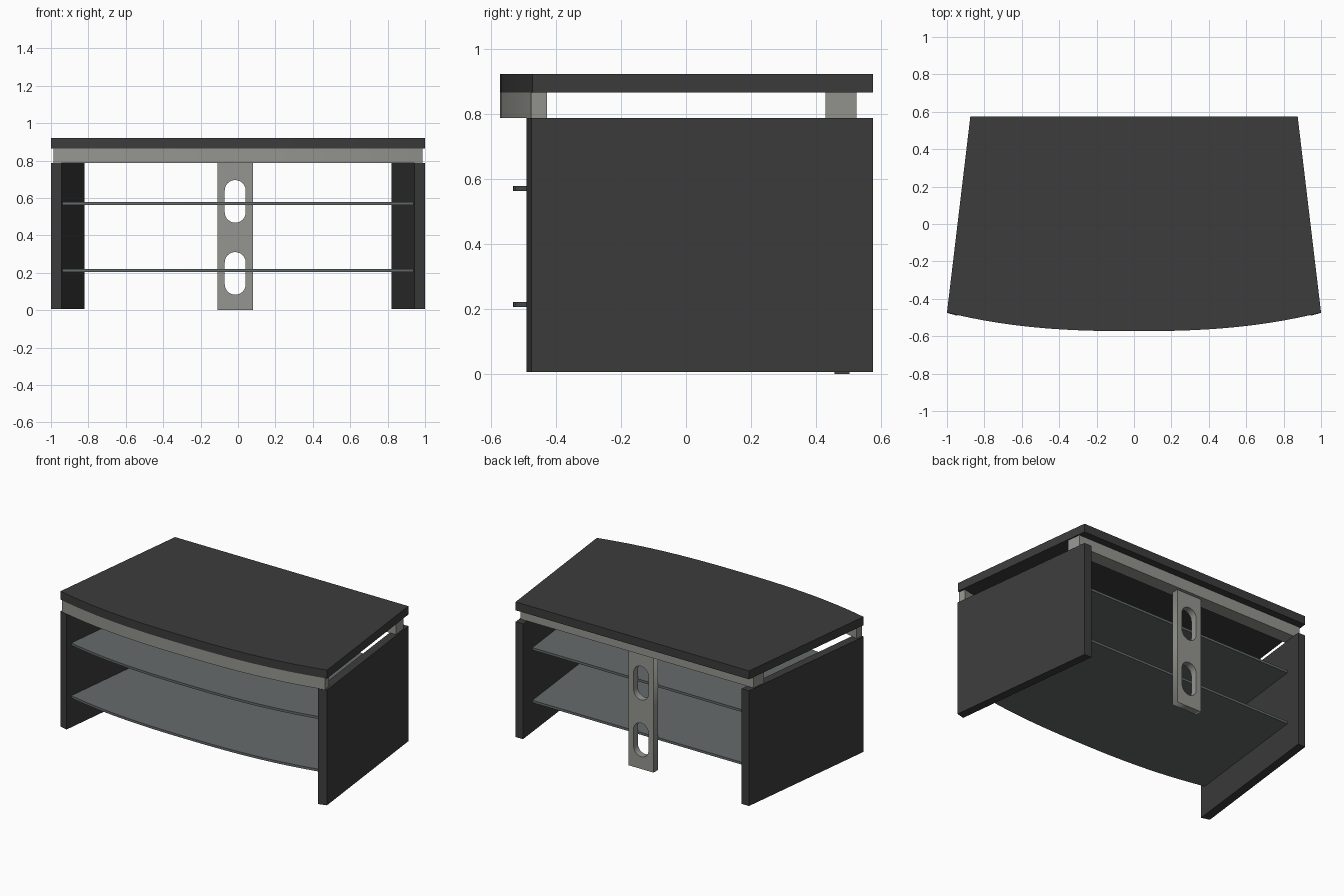
import bpy, bmesh, math

if "Cube" in bpy.data.objects:
    bpy.data.objects.remove(bpy.data.objects["Cube"])


def material(name, rgb):
    m = bpy.data.materials.new(name)
    m.diffuse_color = (*rgb, 1)
    m.use_nodes = True
    m.node_tree.nodes["Principled BSDF"].inputs["Base Color"].default_value = m.diffuse_color
    return m


BLACK = material("black_wood", (0.045, 0.045, 0.045))
METAL = material("grey_metal", (0.30, 0.30, 0.28))
GLASS = material("smoked_glass", (0.13, 0.145, 0.148))


def extrude(name, outline, z0, z1, mat):
    """Vertical prism from an XY outline."""
    bm = bmesh.new()
    face = bm.faces.new([bm.verts.new((x, y, z0)) for x, y in outline])
    new = bmesh.ops.extrude_face_region(bm, geom=[face])["geom"]
    bmesh.ops.translate(bm, vec=(0, 0, z1 - z0),
                        verts=[v for v in new if isinstance(v, bmesh.types.BMVert)])
    bmesh.ops.recalc_face_normals(bm, faces=bm.faces)
    me = bpy.data.meshes.new(name)
    bm.to_mesh(me)
    bm.free()
    me.materials.append(mat)
    ob = bpy.data.objects.new(name, me)
    bpy.context.collection.objects.link(ob)
    me.shade_smooth()
    bpy.ops.object.select_all(action='DESELECT')
    ob.select_set(True)
    bpy.context.view_layer.objects.active = ob
    bpy.ops.object.shade_smooth_by_angle(angle=math.radians(30))
    return ob


def bow(half, offset=0.0, n=32):
    """Bowed front edge, left to right, pushed back by offset."""
    xs = [half * (2 * i / n - 1) for i in range(n + 1)]
    return [(x, -0.573 + offset + 0.1 * abs(x) ** 2.5) for x in xs]


# Table top with tapered sides and bowed front
extrude("table_top", bow(1.0) + [(0.875, 0.575), (-0.875, 0.575)], 0.865, 0.922, BLACK)

# Splayed side panels
for s, side in ((-1, "left"), (1, "right")):
    extrude(side + "_panel", [(s * 1.0, -0.475), (s * 0.943, -0.491),
                              (s * 0.82, 0.575), (s * 0.875, 0.575)], 0.006, 0.787, BLACK)

# Bowed front rail and straight back rail under the top
extrude("front_rail", bow(0.987) + bow(0.981, 0.05)[::-1], 0.787, 0.865, METAL)
extrude("back_rail", [(-0.885, 0.43), (0.885, 0.43), (0.873, 0.525), (-0.873, 0.525)],
        0.787, 0.865, METAL)

# Glass shelves
for z, level in ((0.205, "lower"), (0.562, "upper")):
    extrude(level + "_shelf", bow(0.937, 0.04) + [(0.832, 0.457), (-0.832, 0.457)],
            z, z + 0.016, GLASS)

# Back column with two rounded cable slots (2D curve with holes, extruded)
CX, R = -0.015, 0.056
cu = bpy.data.curves.new("back_column", 'CURVE')
cu.dimensions = '2D'
cu.fill_mode = 'BOTH'
cu.extrude = 0.023


def loop(points):
    sp = cu.splines.new('POLY')
    sp.points.add(len(points) - 1)
    for p, (x, y) in zip(sp.points, points):
        p.co = (x, y, 0, 1)
    sp.use_cyclic_u = True


loop([(CX - 0.094, 0), (CX + 0.094, 0), (CX + 0.094, 0.79), (CX - 0.094, 0.79)])
for lo, hi in ((0.083, 0.311), (0.468, 0.696)):
    arc = [math.pi * i / 12 for i in range(13)]
    loop([(CX + R * math.cos(a), hi - R + R * math.sin(a)) for a in arc] +
         [(CX - R * math.cos(a), lo + R - R * math.sin(a)) for a in arc])
cu.materials.append(METAL)
column = bpy.data.objects.new("back_column", cu)
column.rotation_euler = (math.pi / 2, 0, 0)
column.location = (0, 0.48, 0)
bpy.context.collection.objects.link(column)
bpy.ops.object.select_all(action='DESELECT')
column.select_set(True)
bpy.context.view_layer.objects.active = column
bpy.ops.object.convert(target='MESH')
